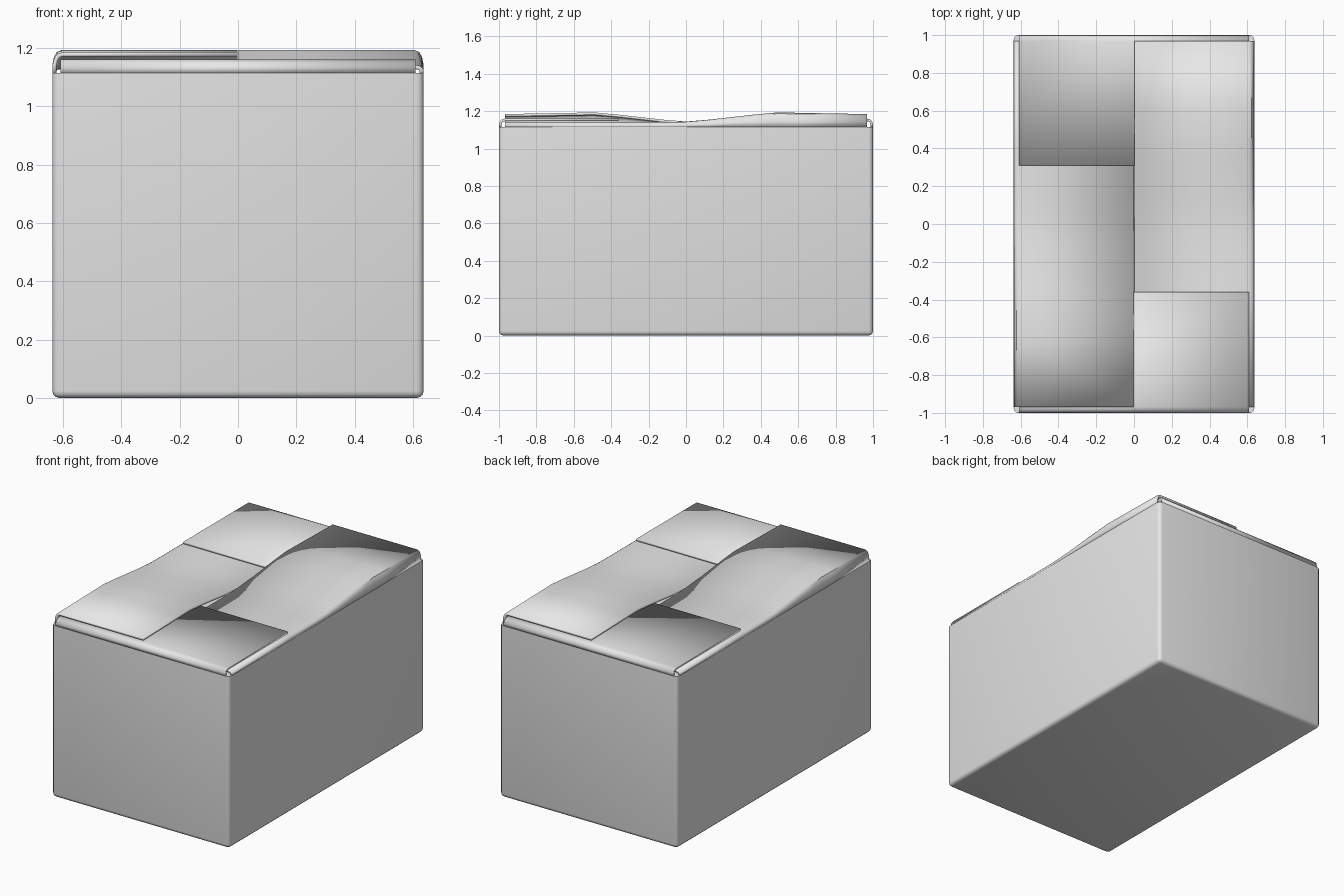
import bpy
import bmesh
import math

cube = bpy.data.objects.get("Cube")
if cube:
    bpy.data.objects.remove(cube, do_unlink=True)

HX, HY = 0.637, 1.0      # half width and half depth of the box
FOLD = 1.115             # height where the walls start to bend into flaps
CARD = 0.014             # card thickness

card = bpy.data.materials.new("plain grey card")
card.use_nodes = True
card.diffuse_color = (0.8, 0.8, 0.8, 1)
card.node_tree.nodes["Principled BSDF"].inputs["Base Color"].default_value = (0.8, 0.8, 0.8, 1)


def add_object(name, bm):
    mesh = bpy.data.meshes.new(name)
    bm.to_mesh(mesh)
    bm.free()
    obj = bpy.data.objects.new(name, mesh)
    bpy.context.collection.objects.link(obj)
    mesh.materials.append(card)
    bpy.ops.object.select_all(action='DESELECT')
    obj.select_set(True)
    bpy.context.view_layer.objects.active = obj
    bpy.ops.object.shade_smooth_by_angle(angle=math.radians(35))
    return obj


# Box body: rounded upright and bottom edges, square rim
bm = bmesh.new()
bmesh.ops.create_cube(bm, size=1)
for v in bm.verts:
    v.co = (v.co.x * 2 * HX, v.co.y * 2 * HY, (v.co.z + 0.5) * FOLD)
edges = [e for e in bm.edges if min(v.co.z for v in e.verts) < 0.01]
bmesh.ops.bevel(bm, geom=edges, offset=0.024, segments=3, profile=0.5, affect='EDGES')
add_object("box_body", bm)


def flap(name, hinge, reach, stations, angle):
    """Card flap hinged at local +x; stations are (position along hinge, height)."""
    bm = bmesh.new()
    rows = []
    for v, h in stations:
        t = h - FOLD
        profile = [(hinge, FOLD), (hinge - 0.001, FOLD + 0.4 * t),
                   (hinge - 0.006, FOLD + 0.7 * t), (hinge - 0.016, FOLD + 0.92 * t),
                   (hinge - 0.032, h), (reach, h)]
        rows.append([bm.verts.new((u, v, z)) for u, z in profile])
    for a, b in zip(rows, rows[1:]):
        for i in range(len(a) - 1):
            bm.faces.new((a[i], b[i], b[i + 1], a[i + 1]))
    obj = add_object(name, bm)
    solid = obj.modifiers.new("card thickness", 'SOLIDIFY')
    solid.thickness = CARD
    # keep the thickness step below the smoothing modifier, if there is one
    obj.modifiers.move(len(obj.modifiers) - 1, 0)
    obj.rotation_euler.z = angle
    return obj


# Long flaps: low where tucked under, rising over the neighbouring flap
long_bend = [(-0.968, 1.142), (-0.36, 1.142), (-0.1, 1.142), (0.0, 1.144),
             (0.12, 1.154), (0.36, 1.181), (0.49, 1.193), (0.6, 1.191), (0.968, 1.184)]
flap("left_flap", HX, 0.002, long_bend, 0)
flap("right_flap", HX, 0.002, long_bend, math.pi)

# Short end flaps: level, each over one long flap and under the other
level = [(-0.608, 1.16), (0.608, 1.16)]
flap("front_flap", HY, 0.36, level, -math.pi / 2)
flap("back_flap", HY, 0.31, level, math.pi / 2)
